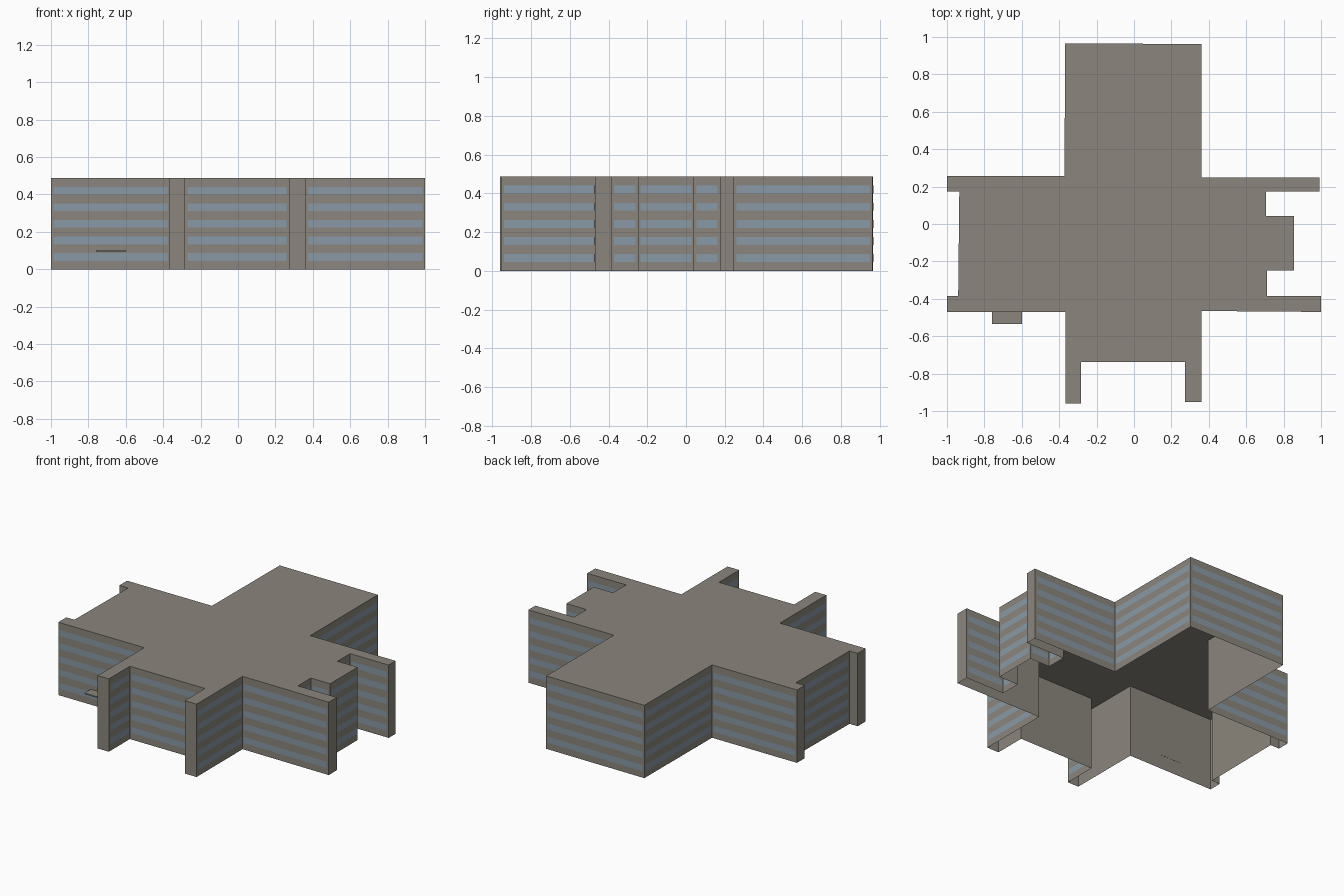
import bpy
import bmesh
from mathutils import Vector

cube = bpy.data.objects.get("Cube")
if cube:
    bpy.data.objects.remove(cube, do_unlink=True)

HEIGHT = 0.487


def make_material(name, color):
    mat = bpy.data.materials.new(name)
    mat.use_nodes = True
    mat.diffuse_color = (*color, 1)
    bsdf = mat.node_tree.nodes["Principled BSDF"]
    bsdf.inputs["Base Color"].default_value = (*color, 1)
    bsdf.inputs["Roughness"].default_value = 0.9
    return mat


def finish(bm, name, mat):
    mesh = bpy.data.meshes.new(name)
    bm.to_mesh(mesh)
    bm.free()
    mesh.materials.append(mat)
    obj = bpy.data.objects.new(name, mesh)
    bpy.context.scene.collection.objects.link(obj)
    return obj


wall_mat = make_material("warm grey concrete", (0.26, 0.24, 0.205))
glass_mat = make_material("blue grey glass", (0.25, 0.32, 0.385))

# Floor plan, counter-clockwise: front wing, left wing, back wing, right wing
plan = [Vector(p) for p in (
    (-0.365, -0.96), (-0.283, -0.96), (-0.283, -0.738), (0.273, -0.738),
    (0.273, -0.952), (0.36, -0.952), (0.36, -0.465), (1, -0.47),
    (1, -0.385), (0.712, -0.385), (0.712, -0.248), (0.855, -0.248),
    (0.855, 0.042), (0.706, 0.042), (0.706, 0.175), (0.992, 0.175),
    (0.992, 0.248), (0.36, 0.248), (0.36, 0.962), (-0.368, 0.966),
    (-0.372, 0.256), (-1, 0.256), (-1, 0.175), (-0.934, 0.175),
    (-0.94, -0.385), (-1, -0.385), (-1, -0.47), (-0.365, -0.47))]
walls = list(zip(plan, plan[1:] + plan[:1]))

# Hollow shell: flat roof and outer walls, open underneath
bm = bmesh.new()
base = [bm.verts.new((p.x, p.y, 0)) for p in plan]
roof = [bm.verts.new((p.x, p.y, HEIGHT)) for p in plan]
bm.faces.new(roof)
for i in range(len(plan)):
    j = (i + 1) % len(plan)
    bm.faces.new((base[i], base[j], roof[j], roof[i]))
finish(bm, "building_shell", wall_mat)


# Window bands: one strip per storey on every wall wider than a fin end
def add_strip(bm, a, b, z0, z1):
    along = (b - a).normalized()
    out = Vector((along.y, -along.x)) * 0.003
    a, b = a + out, b + out
    corners = ((a, z0), (b, z0), (b, z1), (a, z1))
    bm.faces.new([bm.verts.new((p.x, p.y, z)) for p, z in corners])


DOOR = (-0.73, -0.635)
bm = bmesh.new()
for a, b in walls:
    if (b - a).length < 0.1:
        continue
    margin = (b - a).normalized() * 0.013
    start, end = a + margin, b - margin
    for storey in range(5):
        z = 0.045 + storey * 0.0885
        door_wall = a.x == -1 and a.y == -0.47
        if door_wall and storey == 0:
            add_strip(bm, start, Vector((DOOR[0], a.y)), z, z + 0.041)
            add_strip(bm, Vector((DOOR[1], a.y)), end, z, z + 0.041)
        else:
            add_strip(bm, start, end, z, z + 0.041)
finish(bm, "window_bands", glass_mat)

# Entrance canopy
bm = bmesh.new()
bmesh.ops.create_cube(bm, size=1)
bmesh.ops.scale(bm, verts=bm.verts, vec=(0.16, 0.066, 0.008))
bmesh.ops.translate(bm, verts=bm.verts, vec=(-0.68, -0.502, 0.099))
finish(bm, "entrance_canopy", wall_mat)
